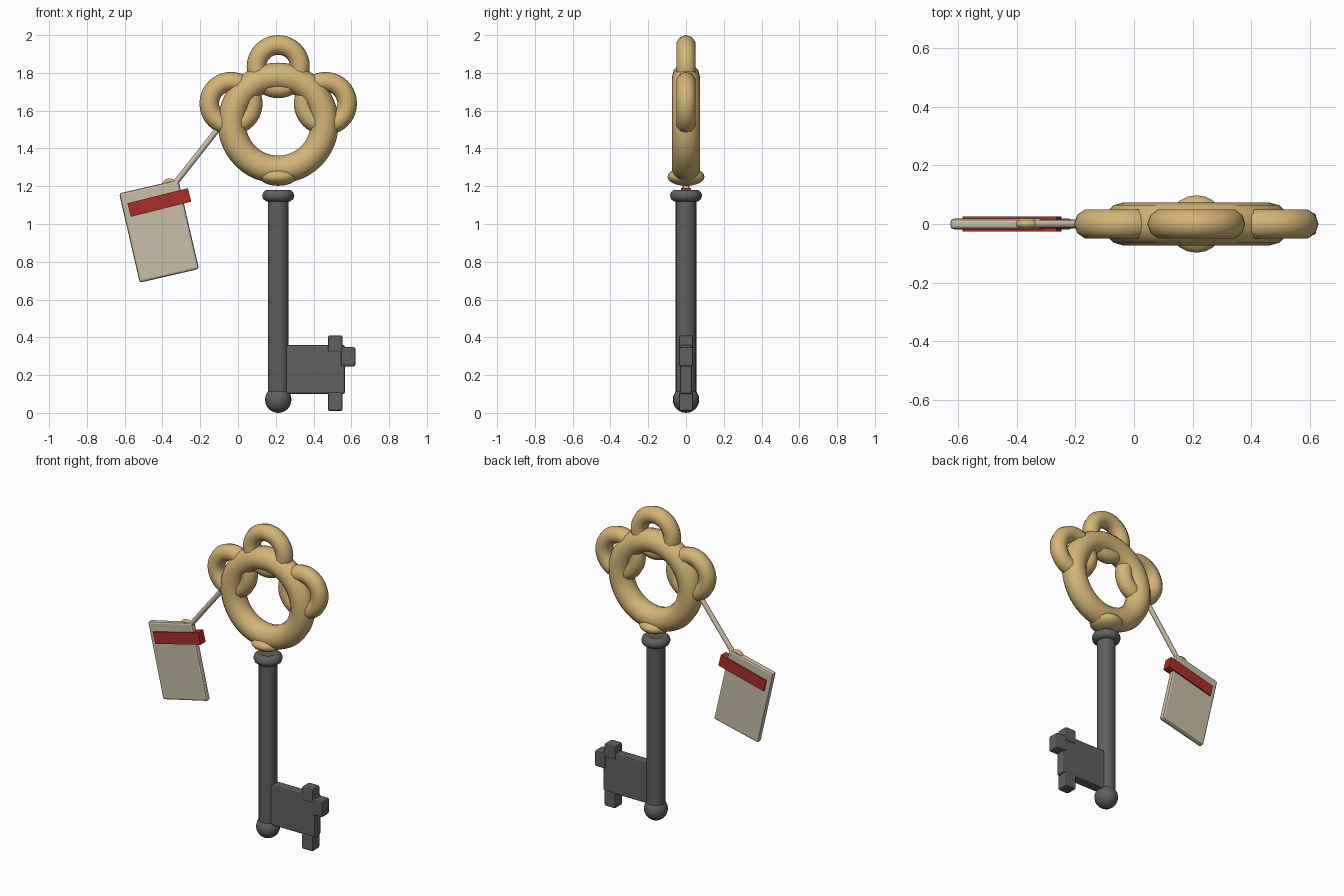
import bpy, math
from mathutils import Vector

if "Cube" in bpy.data.objects:
    bpy.data.objects.remove(bpy.data.objects["Cube"])


def material(name, rgb):
    m = bpy.data.materials.new(name)
    m.diffuse_color = (*rgb, 1)
    m.use_nodes = True
    m.node_tree.nodes["Principled BSDF"].inputs["Base Color"].default_value = m.diffuse_color
    return m


GOLD = material("brass", (0.66, 0.46, 0.185))
IRON = material("dark_iron", (0.115, 0.115, 0.118))
PAPER = material("parchment", (0.58, 0.52, 0.385))
RED = material("red", (0.40, 0.028, 0.022))
KX = 0.213  # key axis


def finish(name, mat, smooth=True):
    o = bpy.context.object
    o.name = name
    o.data.materials.append(mat)
    if smooth:
        bpy.ops.object.shade_smooth_by_angle(angle=math.radians(50))
    return o


def torus(name, mat, loc, major, minor, upright=True, seg=40, sides=10):
    bpy.ops.mesh.primitive_torus_add(
        location=loc, major_radius=major, minor_radius=minor,
        major_segments=seg, minor_segments=sides,
        rotation=(math.pi / 2 if upright else 0, 0, 0))
    return finish(name, mat)


def ball(name, mat, loc, scale):
    bpy.ops.mesh.primitive_uv_sphere_add(segments=20, ring_count=12, radius=1, location=loc)
    bpy.context.object.scale = scale
    return finish(name, mat)


def rod(name, mat, a, b, r, sides=20):
    a, b = Vector(a), Vector(b)
    d = b - a
    bpy.ops.mesh.primitive_cylinder_add(vertices=sides, radius=r, depth=d.length, location=(a + b) / 2)
    bpy.context.object.rotation_euler = d.to_track_quat('Z', 'Y').to_euler()
    return finish(name, mat)


def box(name, mat, x, z, w, t, h, bevel=0.01, tilt=0):
    bpy.ops.mesh.primitive_cube_add(size=1, location=(x, 0, z))
    o = bpy.context.object
    for v in o.data.vertices:
        v.co = (v.co.x * w, v.co.y * t, v.co.z * h)
    o.rotation_euler.y = -math.radians(tilt)
    if bevel:
        m = o.modifiers.new("bevel", 'BEVEL')
        m.width, m.segments = bevel, 2
    return finish(name, mat, False)


# bow: large ring with three lobes and a collar
torus("bow_ring", GOLD, (KX, 0, 1.534), 0.246, 0.074, seg=48, sides=12)
for name, dx, z in (("left", -0.25, 1.638), ("top", 0, 1.833), ("right", 0.25, 1.638)):
    torus("bow_lobe_" + name, GOLD, (KX + dx, 0, z), 0.115, 0.052)
ball("bow_collar", GOLD, (KX, 0, 1.25), (0.098, 0.098, 0.048))

# shaft
rod("shaft", IRON, (KX, 0, 0.07), (KX, 0, 1.175), 0.055)
torus("shaft_collar", IRON, (KX, 0, 1.15), 0.053, 0.032, upright=False)
ball("shaft_tip", IRON, (KX, 0, 0.07), (0.07, 0.07, 0.07))

# bit and teeth
box("bit_plate", IRON, 0.398, 0.23, 0.335, 0.064, 0.26)
box("tooth_top", IRON, 0.515, 0.365, 0.078, 0.076, 0.09)
box("tooth_side", IRON, 0.583, 0.297, 0.077, 0.076, 0.102)
box("tooth_bottom", IRON, 0.515, 0.06, 0.078, 0.076, 0.1)

# hanging tag
box("tag", PAPER, -0.418, 0.962, 0.322, 0.036, 0.485, 0.012, 13)
box("tag_stripe", RED, -0.416, 1.114, 0.33, 0.052, 0.074, 0, 14)
torus("tag_eyelet", GOLD, (-0.362, 0, 1.195), 0.033, 0.013, seg=24, sides=8)
rod("tag_cord", PAPER, (-0.345, 0, 1.20), (-0.085, 0, 1.53), 0.015, 12)
